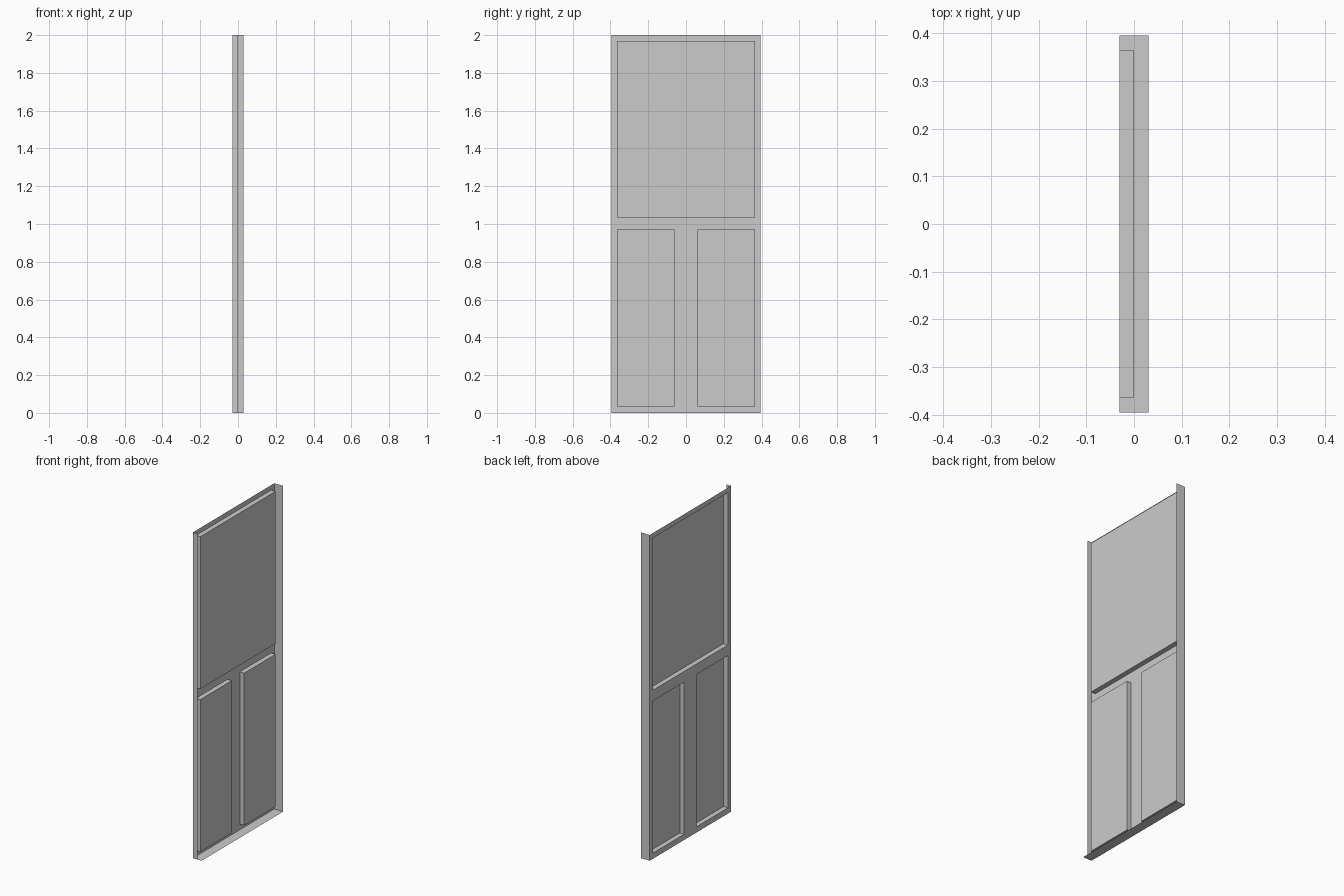
import bpy

cube = bpy.data.objects.get("Cube")
if cube:
    bpy.data.objects.remove(cube, do_unlink=True)

GREY = (0.6, 0.6, 0.6, 1.0)
mat = bpy.data.materials.new("plain_grey")
mat.use_nodes = True
mat.diffuse_color = GREY
mat.node_tree.nodes["Principled BSDF"].inputs["Base Color"].default_value = GREY

BACK, MID, FRONT = -0.03, 0.0, 0.03   # depths along x
HALF, HEIGHT = 0.395, 2.0


def make_object(name, quads):
    """Thin surface object from a list of four-corner faces, sharing corners."""
    verts = list(dict.fromkeys(p for q in quads for p in q))
    mesh = bpy.data.meshes.new(name)
    mesh.from_pydata(verts, [], [[verts.index(p) for p in q] for q in quads])
    mesh.materials.append(mat)
    obj = bpy.data.objects.new(name, mesh)
    bpy.context.collection.objects.link(obj)
    return obj


def upright(x, y0, y1, z0, z1):
    """Quad facing +x at the given depth."""
    return [(x, y0, z0), (x, y1, z0), (x, y1, z1), (x, y0, z1)]


def raised_panel(name, y0, y1, z0, z1):
    """Pressed panel: front face and four side faces, open at the back."""
    back, front = upright(BACK, y0, y1, z0, z1), upright(MID, y0, y1, z0, z1)
    sides = [[back[i], back[(i + 1) % 4], front[(i + 1) % 4], front[i]] for i in range(4)]
    make_object(name, [front] + sides)


# Three pressed panels: one wide above, two narrow below
EDGE, GAP = 0.364, 0.06
panels = {
    "upper_panel": (-EDGE, EDGE, 1.035, 1.97),
    "lower_panel_front": (-EDGE, -GAP, 0.035, 0.97),
    "lower_panel_back": (GAP, EDGE, 0.035, 0.97),
}
for name, box in panels.items():
    raised_panel(name, *box)

# Flat sheet around the panels
ys = [-HALF, -EDGE, -GAP, GAP, EDGE, HALF]
zs = [0.0, 0.035, 0.97, 1.035, 1.97, HEIGHT]
cells = []
for y0, y1 in zip(ys, ys[1:]):
    for z0, z1 in zip(zs, zs[1:]):
        cy, cz = (y0 + y1) / 2, (z0 + z1) / 2
        if not any(a < cy < b and c < cz < d for a, b, c, d in panels.values()):
            cells.append(upright(BACK, y0, y1, z0, z1))
make_object("backing_sheet", cells)


def end_flange(name, y, depth):
    make_object(name, [[(BACK, y, 0.0), (depth, y, 0.0), (depth, y, HEIGHT), (BACK, y, HEIGHT)]])


# Flanges: shallow at the front, full depth at the back and along the bottom
end_flange("front_flange", -HALF, MID)
end_flange("back_flange", HALF, FRONT)
make_object("bottom_flange", [[(BACK, -HALF, 0.0), (BACK, HALF, 0.0),
                               (FRONT, HALF, 0.0), (FRONT, -HALF, 0.0)]])
